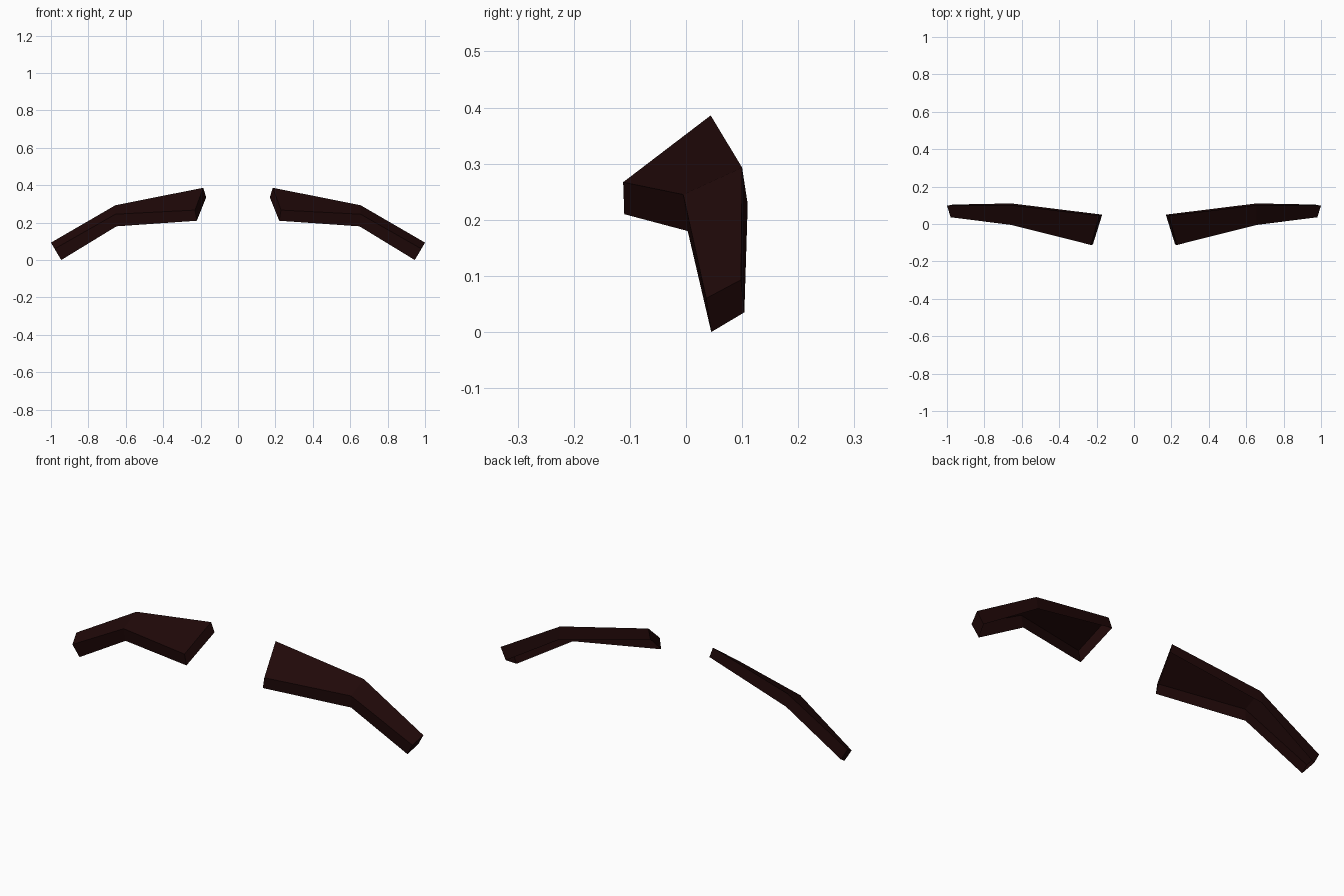
import bpy
import bmesh
from mathutils import Vector

cube = bpy.data.objects.get("Cube")
if cube:
    bpy.data.objects.remove(cube, do_unlink=True)

# Dark brown hair colour
brown = bpy.data.materials.new("dark_brown")
brown.use_nodes = True
color = (0.014, 0.0025, 0.0025, 1)
brown.diffuse_color = color
brown.node_tree.nodes["Principled BSDF"].inputs["Base Color"].default_value = color

# Cross-sections from inner end to tail: front bottom, front top, back top, back bottom
SECTIONS = [
    [(0.22, -0.11, 0.21), (0.23, -0.112, 0.267), (0.186, 0.044, 0.386), (0.17, 0.05, 0.335)],
    [(0.65, 0.003, 0.18), (0.655, -0.005, 0.245), (0.655, 0.10, 0.293), (0.655, 0.11, 0.228)],
    [(0.945, 0.045, 0.0), (0.98, 0.036, 0.06), (1.0, 0.098, 0.093), (0.966, 0.104, 0.035)],
]


def eyebrow(name, side):
    """Bridge the sections into a bent, tapering shell that is open underneath."""
    bm = bmesh.new()
    rings = [[bm.verts.new(Vector((side * x, y, z))) for x, y, z in ring] for ring in SECTIONS]
    for a, b in zip(rings, rings[1:]):
        for i in range(3):
            bm.faces.new((a[i], a[i + 1], b[i + 1], b[i]))
    # End caps
    bm.faces.new(rings[0])
    bm.faces.new(rings[-1])
    bmesh.ops.recalc_face_normals(bm, faces=bm.faces)
    mesh = bpy.data.meshes.new(name)
    bm.to_mesh(mesh)
    bm.free()
    mesh.materials.append(brown)
    bpy.context.collection.objects.link(bpy.data.objects.new(name, mesh))


eyebrow("left_eyebrow", 1)
eyebrow("right_eyebrow", -1)
